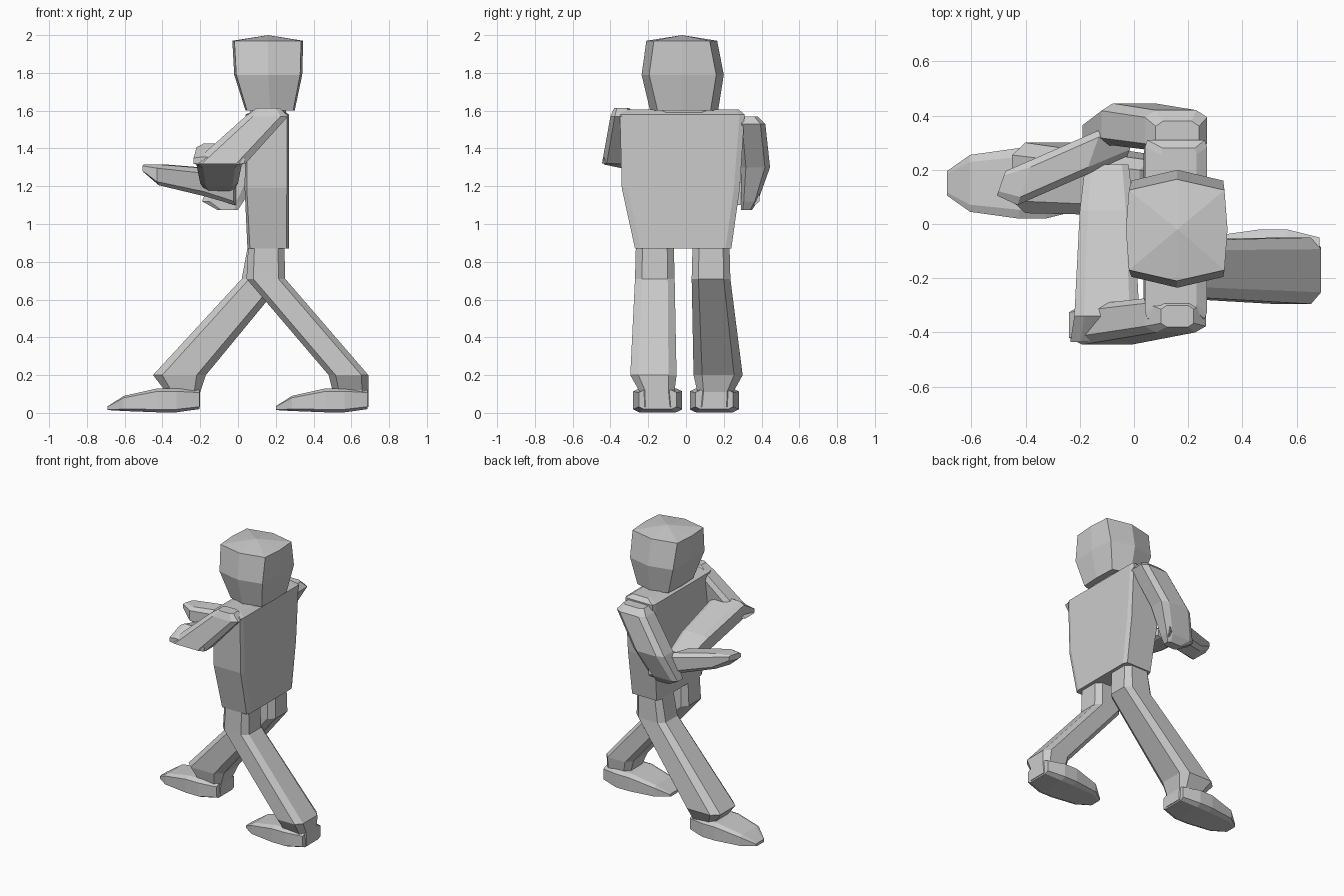
import bpy
import bmesh
from mathutils import Vector

cube = bpy.data.objects.get("Cube")
if cube:
    bpy.data.objects.remove(cube, do_unlink=True)

grey = bpy.data.materials.new("plain grey")
grey.use_nodes = True
tone = (0.6, 0.6, 0.6, 1)
grey.diffuse_color = tone
grey.node_tree.nodes["Principled BSDF"].inputs["Base Color"].default_value = tone


def ring(centre, u, v, cut=0.65):
    """Eight-sided section around a centre, with cut corners."""
    c, u, v = Vector(centre), Vector(u), Vector(v)
    signs = [(1, -cut), (1, cut), (cut, 1), (-cut, 1),
             (-1, cut), (-1, -cut), (-cut, -1), (cut, -1)]
    return [c + u * a + v * b for a, b in signs]


def level(z, x0, x1, y0, y1, cut=0.65):
    """Horizontal section given by its extents."""
    return ring(((x0 + x1) / 2, (y0 + y1) / 2, z),
                ((x1 - x0) / 2, 0, 0), (0, (y1 - y0) / 2, 0), cut)


def loft(name, rings, apex=None):
    """Skin the sections and close both ends."""
    bm = bmesh.new()
    loops = [[bm.verts.new(p) for p in r] for r in rings]
    n = len(loops[0])
    for a, b in zip(loops, loops[1:]):
        for i in range(n):
            j = (i + 1) % n
            bm.faces.new((a[i], a[j], b[j], b[i]))
    bm.faces.new(loops[0][::-1])
    if apex:
        tip = bm.verts.new(apex)
        for i in range(n):
            bm.faces.new((loops[-1][i], loops[-1][(i + 1) % n], tip))
    else:
        bm.faces.new(loops[-1])
    bmesh.ops.recalc_face_normals(bm, faces=bm.faces)
    mesh = bpy.data.meshes.new(name)
    bm.to_mesh(mesh)
    bm.free()
    mesh.materials.append(grey)
    obj = bpy.data.objects.new(name, mesh)
    bpy.context.collection.objects.link(obj)
    return obj


# Head: wide at the temples, with a shallow crown
def head_ring(z, x0, x1, y0, y1):
    xm, w = (x0 + x1) / 2, (x1 - x0) / 2
    inset = 0.04
    return [Vector(p) for p in (
        (x1, -0.02, z), (xm + w * 0.94, y1 - inset, z), (xm, y1, z),
        (xm - w * 0.94, y1 - inset, z), (x0, -0.02, z),
        (xm - w * 0.94, y0 + inset, z), (xm, y0, z),
        (xm + w * 0.94, y0 + inset, z))]


loft("head", [head_ring(1.6, 0.04, 0.3, -0.19, 0.17),
              head_ring(1.79, -0.02, 0.34, -0.235, 0.2),
              head_ring(1.97, -0.03, 0.345, -0.21, 0.165)], (0.16, -0.02, 2.0))
loft("neck", [level(1.55, 0.06, 0.26, -0.16, 0.14),
              level(1.62, 0.07, 0.25, -0.15, 0.13)])

# Torso: flat back, narrowing to the waist
loft("torso", [level(0.87, 0.05, 0.27, -0.27, 0.24, 0.88),
               level(1.19, 0.035, 0.27, -0.34, 0.285, 0.9),
               level(1.58, 0.04, 0.27, -0.35, 0.31, 0.92),
               level(1.605, 0.1, 0.23, -0.32, 0.28, 0.92)])

# Legs: the rear one on -y, the forward one on +y
loft("rear_leg", [level(0.9, 0.055, 0.245, -0.265, -0.065),
                  level(0.71, 0.045, 0.25, -0.27, -0.06),
                  level(0.2, 0.48, 0.69, -0.295, -0.05),
                  level(0.12, 0.5, 0.69, -0.25, -0.06),
                  level(0.03, 0.48, 0.69, -0.25, -0.05)])
loft("forward_leg", [level(0.9, 0.055, 0.245, 0.035, 0.23),
                     level(0.71, 0.02, 0.25, 0.03, 0.235),
                     level(0.2, -0.45, -0.17, 0.04, 0.3),
                     level(0.11, -0.38, -0.2, 0.06, 0.25),
                     level(0.03, -0.4, -0.2, 0.05, 0.25)])

# Feet: heel to pointed toe
for name, heel, y in (("rear_foot", 0.685, -0.15), ("forward_foot", -0.205, 0.15)):
    stations = [(0, 0.02, 0.12, 0.1), (0.12, 0.003, 0.13, 0.13),
                (0.22, 0.003, 0.13, 0.13), (0.4, 0.01, 0.09, 0.105),
                (0.485, 0.015, 0.035, 0.045)]
    loft(name, [ring((heel - d, y, (z0 + z1) / 2), (0, w, 0),
                     (0, 0, (z1 - z0) / 2), 0.75) for d, z0, z1, w in stations])

# Arm on -y: elbow raised, forearm across the chest
loft("raised_upper_arm", [level(1.615, 0.1, 0.22, -0.38, -0.3),
                          level(1.57, 0.04, 0.265, -0.4, -0.27),
                          level(1.32, -0.24, 0.04, -0.445, -0.3)])
loft("raised_forearm", [ring((-0.1, y, z), (w, 0, 0), (0, 0, h), 0.7)
                        for y, z, w, h in ((-0.435, 1.335, 0.135, 0.02),
                                           (-0.34, 1.36, 0.12, 0.065),
                                           (0.05, 1.26, 0.1, 0.065),
                                           (0.22, 1.21, 0.08, 0.035))])

# Arm on +y: elbow low, forearm reaching forward
loft("low_upper_arm", [level(1.57, 0.08, 0.24, 0.27, 0.38),
                       level(1.53, 0.04, 0.27, 0.27, 0.42),
                       level(1.3, -0.12, 0.12, 0.29, 0.445),
                       level(1.12, -0.19, 0.03, 0.29, 0.38),
                       level(1.075, -0.11, 0.0, 0.29, 0.35)])
loft("low_forearm", [ring((x, y, z), (w * 0.35, w, 0), (0, 0, h))
                     for x, y, z, w, h in ((0.0, 0.32, 1.16, 0.07, 0.06),
                                           (-0.15, 0.265, 1.22, 0.085, 0.075),
                                           (-0.4, 0.155, 1.26, 0.085, 0.055),
                                           (-0.49, 0.15, 1.295, 0.045, 0.02))])
